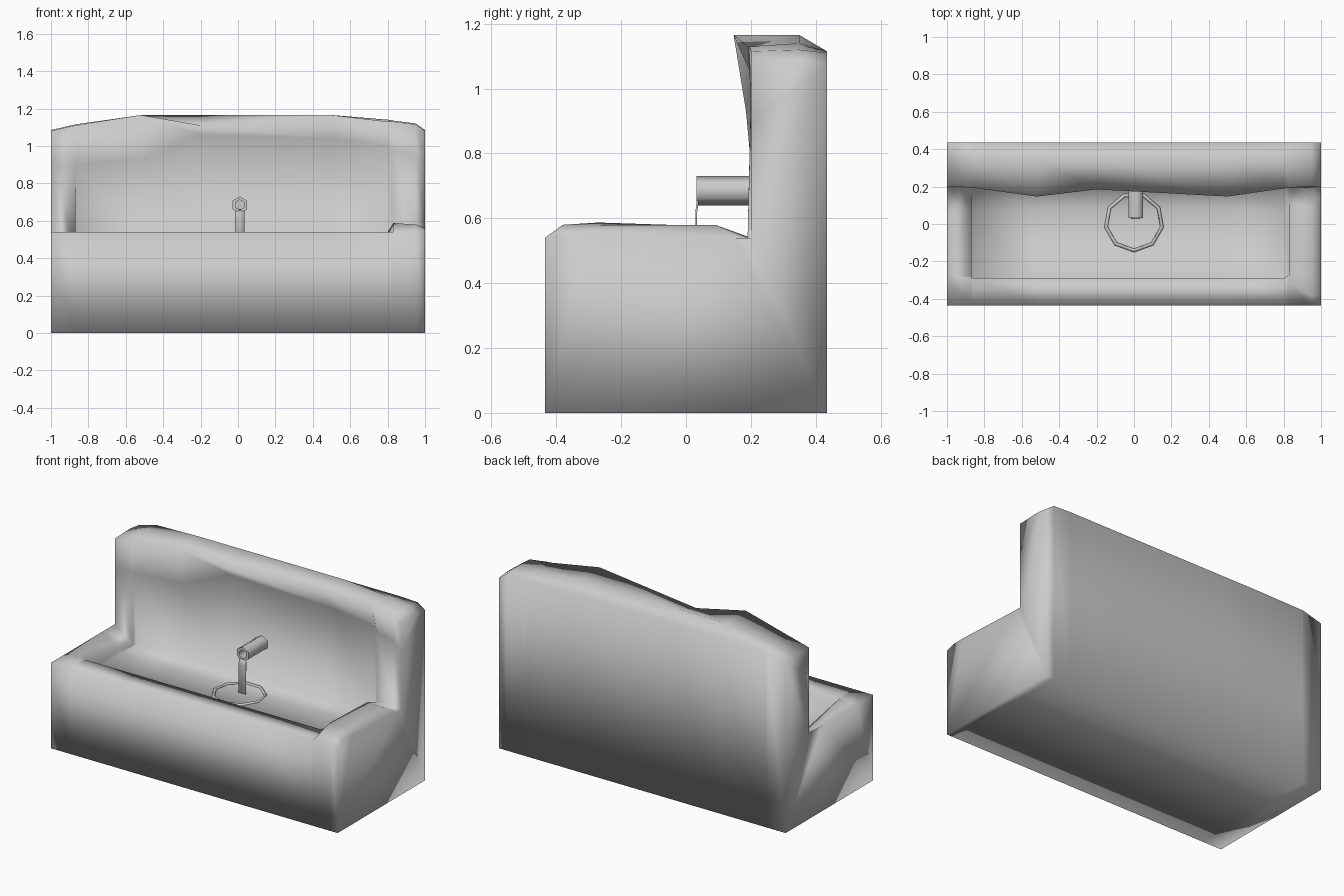
import bpy, bmesh, math

if "Cube" in bpy.data.objects:
    bpy.data.objects.remove(bpy.data.objects["Cube"])


def finish(name, bm, smooth=True):
    bmesh.ops.remove_doubles(bm, verts=bm.verts, dist=0.0005)
    bmesh.ops.recalc_face_normals(bm, faces=bm.faces)
    bmesh.ops.triangulate(bm, faces=[f for f in bm.faces if len(f.verts) > 4])
    me = bpy.data.meshes.new(name)
    bm.to_mesh(me)
    bm.free()
    for p in me.polygons:
        p.use_smooth = smooth
    ob = bpy.data.objects.new(name, me)
    bpy.context.collection.objects.link(ob)
    return ob


def loft(name, rings, caps=False, closed=False):
    bm = bmesh.new()
    rows = [[bm.verts.new(p) for p in r] for r in rings]
    pairs = list(zip(rows, rows[1:]))
    if closed:
        pairs.append((rows[-1], rows[0]))
    for a, b in pairs:
        n = len(a)
        for i in range(n):
            j = (i + 1) % n
            bm.faces.new((a[i], a[j], b[j], b[i]))
    if caps:
        bm.faces.new(rows[0])
        bm.faces.new(rows[-1])
    return finish(name, bm)


# Trough cross-sections (y, z) for the basin part: foot, back, front bottom, rim inner
WATER = 0.44
LEFT_OUT = [(.20, .54), (.07, .54), (-.28, .54), (-.29, .54)]
LEFT_IN = [(.20, WATER), (.07, .466), (-.28, .538), (-.29, .54)]
BASIN = [(.23, WATER), (.07, WATER), (-.288, WATER), (-.29, .54)]
RIGHT_IN = [(.20, .54), (.10, .575), (-.27, .587), (-.32, .575)]
RIGHT_TOP = [(.19, .54), (.09, .58), (-.27, .58), (-.38, .58)]
RIGHT_OUT = [(.20, .54), (.15, .54), (-.30, .56), (-.38, .56)]

# Stations: x, back top z, ridge z, lip (y, z), under-lip (y, z), basin part
STATIONS = [
    (-1.00, 1.075, 1.085, (.20, 1.08), (.20, .90), LEFT_OUT),
    (-0.87, 1.11, 1.115, (.195, 1.11), (.20, .90), LEFT_IN),
    (-0.868, 1.11, 1.115, (.195, 1.11), (.20, .90), BASIN),
    (-0.52, 1.115, 1.165, (.147, 1.165), (.185, .93), BASIN),
    (-0.20, 1.115, 1.165, (.185, 1.11), (.215, 1.06), BASIN),
    (0.50, 1.115, 1.165, (.147, 1.165), (.215, 1.04), BASIN),
    (0.80, 1.115, 1.14, (.19, 1.13), (.22, 1.00), BASIN),
    (0.83, 1.115, 1.135, (.195, 1.13), (.20, .98), RIGHT_IN),
    (0.95, 1.11, 1.12, (.20, 1.115), (.20, .95), RIGHT_TOP),
    (1.00, 1.075, 1.085, (.20, 1.08), (.20, .90), RIGHT_OUT),
]

# Stone body: block, hollow basin and rough back wall
rings = []
for x, bz, rz, lip, under, basin in STATIONS:
    prof = [(.435, 0), (.435, bz), (.35, rz), lip, under] + basin
    prof += [(-.435, .54), (-.435, 0)]
    rings.append([(x, y, z) for y, z in prof])
loft("stone_trough", rings, caps=True)


# Hexagonal spout pipe, hollow at the front
def hexagon(r, y):
    return [(0.01 + r * math.sin(k * math.pi / 3), y, .685 + r * math.cos(k * math.pi / 3))
            for k in range(6)]


spout = loft("spout", [hexagon(.045, .26), hexagon(.045, .033), hexagon(.027, .033), hexagon(.027, .13)], caps=True)
bpy.context.view_layer.objects.active = spout
spout.select_set(True)
bpy.ops.object.shade_smooth_by_angle(angle=math.radians(65))

# Falling water: thin bent strip from the spout mouth
path = [(.06, .662), (.034, .66), (.029, .62), (.027, .43)]
loft("water_stream",
     [[(-.016, y, z), (.034, y, z), (.034, y + .005, z - .004), (-.016, y + .005, z - .004)]
      for y, z in path], caps=True)

# Ripple ring on the water
N = 9
ripple = []
for k in range(N):
    a = 2 * math.pi * k / N - math.pi / 2
    c, s = math.cos(a), math.sin(a)
    ripple.append([(r * c, .01 + r * s, z) for r, z in
                   ((.165, WATER - .004), (.152, WATER + .010), (.138, WATER - .004))])
loft("water_ripple", ripple, closed=True)
